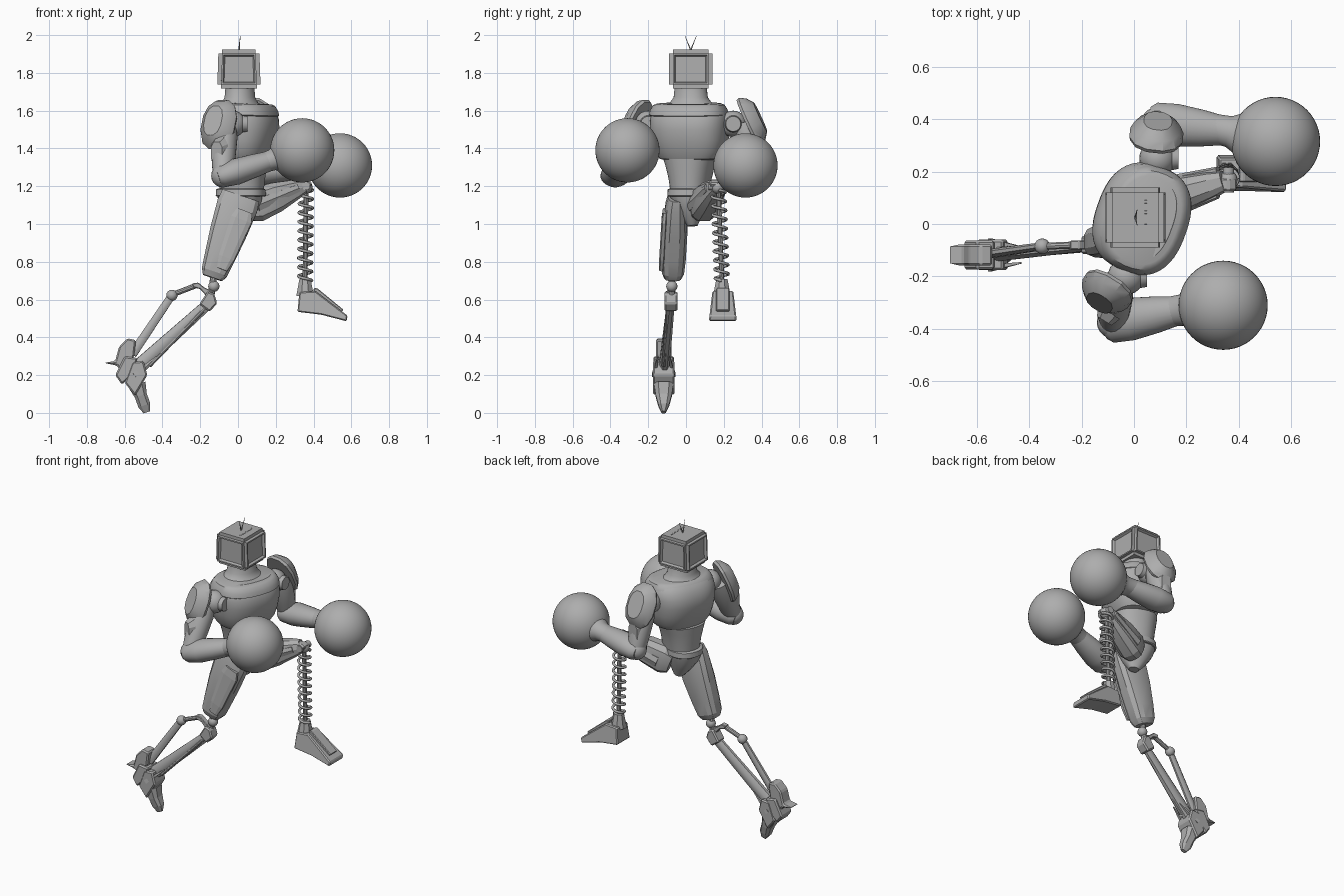
import bpy, bmesh, math
from mathutils import Vector as V, Matrix

if "Cube" in bpy.data.objects:
    bpy.data.objects.remove(bpy.data.objects["Cube"])

grey = bpy.data.materials.new("plain_grey")
grey.use_nodes = True
grey.diffuse_color = (0.42, 0.42, 0.42, 1)
grey.node_tree.nodes["Principled BSDF"].inputs["Base Color"].default_value = (0.42, 0.42, 0.42, 1)


def finish(name, bm, smooth=35):
    bmesh.ops.recalc_face_normals(bm, faces=bm.faces)
    me = bpy.data.meshes.new(name)
    bm.to_mesh(me)
    bm.free()
    ob = bpy.data.objects.new(name, me)
    bpy.context.collection.objects.link(ob)
    me.materials.append(grey)
    if smooth:
        bpy.ops.object.select_all(action='DESELECT')
        ob.select_set(True)
        bpy.context.view_layer.objects.active = ob
        bpy.ops.object.shade_smooth_by_angle(angle=math.radians(smooth))
    return ob


def loft(name, p, q, rings, sides=24, hint=(1, 0, 0), power=2, smooth=35):
    """Rings (t, a, b) along p to q; a lies along the hint, b across it."""
    p, q = V(p), V(q)
    axis = (q - p).normalized()
    across = axis.cross(V(hint)).normalized()
    ahead = across.cross(axis)
    bm, loops = bmesh.new(), []
    for t, a, b in rings:
        loop = []
        for i in range(sides):
            w = math.tau * (i + 0.5) / sides
            c, s = math.cos(w), math.sin(w)
            x = math.copysign(abs(c) ** (2 / power), c) * a
            y = math.copysign(abs(s) ** (2 / power), s) * b
            loop.append(bm.verts.new(p.lerp(q, t) + ahead * x + across * y))
        loops.append(loop)
    for lo, hi in zip(loops, loops[1:]):
        for i in range(sides):
            j = (i + 1) % sides
            bm.faces.new((lo[i], lo[j], hi[j], hi[i]))
    bm.faces.new(loops[0])
    bm.faces.new(loops[-1])
    return finish(name, bm, smooth)


def rod(name, p, q, r0, r1=None, sides=10, hint=(0, 1, 0), flat=1):
    r1 = r1 or r0
    return loft(name, p, q, [(0, r0, r0 * flat), (1, r1, r1 * flat)], sides, hint)


def ball(name, c, r, seg=16):
    bm = bmesh.new()
    bmesh.ops.create_uvsphere(bm, u_segments=seg, v_segments=seg // 2, radius=r,
                              matrix=Matrix.Translation(c))
    return finish(name, bm, 60)


def slab(name, outline, y, half, bevel=0.008):
    """Side profile in x and z, given thickness along y."""
    bm = bmesh.new()
    face = bm.faces.new([bm.verts.new((x, y - half, z)) for x, z in outline])
    new = bmesh.ops.extrude_face_region(bm, geom=[face])["geom"]
    bmesh.ops.translate(bm, vec=(0, 2 * half, 0),
                        verts=[g for g in new if isinstance(g, bmesh.types.BMVert)])
    bmesh.ops.bevel(bm, geom=bm.edges[:], offset=bevel, segments=1, affect='EDGES')
    return finish(name, bm, 0)


# Head: bevelled box with a recessed panel on every side
bm = bmesh.new()
bmesh.ops.create_cube(bm, size=1, matrix=Matrix.Translation((0.005, 0.025, 1.82))
                      @ Matrix.Diagonal((0.23, 0.23, 0.205, 1)))
for v in bm.verts:
    if v.co.z > 1.82:
        v.co.x *= 0.94
bmesh.ops.bevel(bm, geom=bm.edges[:], offset=0.02, segments=2, affect='EDGES')
bm.normal_update()
panels = [f for f in bm.faces if f.calc_area() > 0.02 and abs(f.normal.z) < 0.5]
bmesh.ops.inset_individual(bm, faces=panels, thickness=0.012, depth=0)
bmesh.ops.inset_individual(bm, faces=panels, thickness=0.01, depth=-0.014)
finish("head", bm, 25)
for k in (-1, 1):
    rod("antenna", (0.005, 0.025, 1.92), (0.012, 0.025 + k * 0.03, 1.995), 0.004, 0.001, 6)
for i in range(7):
    slab("head_vent", [(0.04, 1.921), (0.05, 1.921), (0.05, 1.924), (0.04, 1.924)],
         -0.035 + i * 0.02, 0.006, 0.0005)

# Trunk: turned so that the left shoulder leads
facing = (0.94, -0.34, 0)
base, top = (0.03, 0.022, 1.0), (0.03, 0.022, 2.0)
loft("neck", (0.01, 0.025, 1), (0.01, 0.025, 2),
     [(0.58, .13, .17), (0.615, .12, .15), (0.64, .095, .115), (0.67, .08, .092), (0.73, .075, .085)],
     32, facing)
loft("chest", base, top,
     [(.335, .10, .12), (.345, .125, .16), (.38, .145, .185), (.44, .165, .2), (.5, .177, .208),
      (.55, .175, .21), (.59, .16, .205), (.62, .14, .185), (.635, .12, .165)], 40, facing, 2.5)
loft("collar_band", (0.015, 0.022, 1), (0.06, 0.01, 2),
     [(.575, .155, .205), (.58, .165, .21), (.605, .158, .205), (.63, .14, .19), (.638, .125, .17)],
     40, facing, 2.4)
loft("abdomen", (0.02, 0.022, 1), (0.02, 0.022, 2),
     [(.17, .115, .1), (.24, .122, .11), (.3, .13, .125), (.345, .135, .14)], 32, facing, 2.3)
loft("belt", (0.015, 0.018, 1), (0.015, 0.018, 2),
     [(.145, .125, .105), (.15, .132, .11), (.182, .13, .108), (.188, .12, .1)], 32, facing, 2.4)
loft("pelvis", (0.03, 0.035, 0.99), (0.01, 0.018, 1.16),
     [(0, .03, .025), (0.3, .07, .05), (0.7, .11, .085), (1, .122, .1)], 16, facing, 2.4)

# Arms: shoulder, elbow, wrist, glove centre, pad centre, pad direction
arms = {
    "right": ((-0.03, -0.2, 1.53), (-0.08, -0.375, 1.255), (0.17, -0.33, 1.335),
              (0.34, -0.31, 1.39), (-0.10, -0.25, 1.525), (-0.5, -0.8, 0.35)),
    "left": ((0.09, 0.25, 1.53), (0.09, 0.385, 1.27), (0.35, 0.355, 1.30),
             (0.54, 0.315, 1.31), (0.085, 0.335, 1.54), (0.1, 0.9, 0.42)),
}
for side, (sh, el, wr, gl, pad, out) in arms.items():
    sh, el, wr, gl, pad, out = map(V, (sh, el, wr, gl, pad, out))
    out.normalize()
    ball(side + "_shoulder_ball", sh, 0.07, 24)
    disc = sh + V((0.055, 0, 0))
    rod(side + "_shoulder_disc", disc, disc + V((0.025, 0, 0)), 0.045, 0.04, 20)
    rod(side + "_shoulder_axle", (0.03, 0.022, 1.53), sh, 0.06, 0.06, 20, (0, 0, 1))
    start = sh.lerp(pad, 0.6)
    loft(side + "_upper_arm", start, el,
         [(0, .06, .06), (0.25, .072, .07), (0.6, .065, .065), (0.85, .058, .06), (1, .05, .055)],
         20)
    ball(side + "_elbow", el, 0.062, 20)
    loft(side + "_forearm", el - (wr - el) * 0.12, wr,
         [(0, .045, .06), (0.08, .06, .078), (0.35, .07, .082), (0.7, .062, .07), (1, .052, .055)],
         24, (0, 0, 1))
    loft(side + "_glove_cuff", wr - (gl - wr) * 0.25, gl,
         [(0, .052, .056), (0.25, .056, .06), (0.45, .08, .085), (0.6, .115, .118), (0.75, .13, .13)],
         32, (0, 0, 1))
    ball(side + "_glove", gl, 0.17, 48)
    # Domed plate with a raised inner panel
    loft(side + "_shoulder_pad", pad - out * 0.01, pad + out * 0.065,
         [(0, .135, .1), (0.2, .142, .105), (0.6, .125, .09), (1, .085, .055)], 12, (0, 0, 1), 2.3, 25)
    low = el.lerp(start, 0.45) + V((out.x, out.y, 0)) * 0.055
    loft(side + "_arm_plate", low - V((out.x, out.y, 0)) * 0.02, low + V((out.x, out.y, 0)) * 0.02,
         [(0, .085, .05), (1, .06, .035)], 8, (0, 0, 1), 3, 0)

# Rear leg: armoured thigh over a thin two-bar shin
loft("right_thigh", (0.015, -0.05, 1.15), (-0.135, -0.07, 0.715),
     [(0, .105, .045), (0.12, .112, .058), (0.45, .1, .068), (0.75, .083, .066), (0.93, .072, .06),
      (1, .055, .045)], 12, (1, 0, 0), 3, 20)
loft("right_thigh_plate", (0.035, -0.112, 1.07), (-0.085, -0.13, 0.76),
     [(0, .045, .012), (0.15, .06, .016), (0.8, .045, .016), (1, .03, .012)], 8, (1, 0, 0), 3, 0)
ball("right_knee_ball", (-0.128, -0.075, 0.67), 0.03)
rod("right_knee_pin", (-0.128, -0.075, 0.73), (-0.145, -0.075, 0.6), 0.018)
slab("right_knee_block", [(-0.205, .575), (-0.15, .535), (-0.11, .58), (-0.125, .63), (-0.16, .645)],
     -0.08, 0.035)
slab("right_knee_bracket", [(-0.13, .64), (-0.18, .665), (-0.21, .69), (-0.245, .685), (-0.235, .665),
                            (-0.2, .655), (-0.16, .61)], -0.08, 0.018, 0.004)
rod("right_shin_link", (-0.22, -0.08, 0.675), (-0.35, -0.085, 0.625), 0.014)
ball("right_shin_joint", (-0.35, -0.085, 0.622), 0.03)
rod("right_calf_bar", (-0.35, -0.085, 0.622), (-0.56, -0.115, 0.31), 0.022, 0.026, 8, (1, 0, 0), 0.7)
rod("right_shin_bar", (-0.15, -0.08, 0.585), (-0.52, -0.115, 0.25), 0.03, 0.042, 8, (0, 0, 1), 0.7)
rod("right_shin_rod", (-0.17, -0.095, 0.56), (-0.47, -0.12, 0.25), 0.012)

# Rear foot: raised heel, pointed toe on the ground
foot_y = -0.118
slab("right_heel", [(-0.71, .265), (-0.64, .25), (-0.61, .2), (-0.55, .3), (-0.54, .385),
                    (-0.585, .395), (-0.63, .35), (-0.65, .275)], foot_y, 0.04)
slab("right_ankle", [(-0.65, .2), (-0.615, .15), (-0.56, .2), (-0.53, .29), (-0.6, .3)], foot_y, 0.055)
slab("right_foot", [(-0.6, .16), (-0.545, .09), (-0.48, .2), (-0.5, .275), (-0.56, .27)], foot_y, 0.058)
loft("right_toe", (-0.535, foot_y, 0.15), (-0.483, foot_y, 0.003),
     [(0, .05, .055), (0.4, .035, .045), (0.75, .035, .03), (1, .018, .012)], 8, (1, 0, 0), 3, 0)
for k in (-1, 1):
    rod("right_ankle_fin", (-0.55, foot_y + k * 0.05, 0.2), (-0.43, foot_y + k * 0.03, 0.3), 0.018, 0.004, 4)

# Front leg: lifted thigh, coil-spring shin
hip, knee = (0.05, 0.075, 1.085), (0.345, 0.165, 1.2)
loft("left_thigh", hip, knee,
     [(0, .075, .06), (0.15, .095, .075), (0.5, .083, .07), (0.85, .055, .052), (1, .04, .04)],
     10, (0, 0, 1), 2.6, 20)
for k in (-1, 1):
    rod("left_thigh_strip", (0.1, 0.09 + k * 0.065, 1.1), (0.32, 0.158 + k * 0.048, 1.19),
        0.038, 0.022, 6, (0, 0, 1), 0.6)
ball("left_knee_ball", (0.36, 0.168, 1.195), 0.035)
rod("left_knee_pin", (0.36, 0.12, 1.2), (0.36, 0.215, 1.2), 0.022, 0.022, 12, (0, 0, 1))
slab("left_knee_cap", [(0.31, 1.17), (0.37, 1.18), (0.395, 1.215), (0.36, 1.235), (0.31, 1.22)], 0.15, 0.025)
spring_top, spring_low = V((0.36, 0.172, 1.18)), V((0.355, 0.19, 0.70))
rod("left_shin_rod", spring_top, spring_low, 0.013)
turns, steps = 10, 20
curve = bpy.data.curves.new("left_shin_spring", 'CURVE')
curve.dimensions = '3D'
curve.bevel_depth = 0.008
curve.bevel_resolution = 1
spline = curve.splines.new('POLY')
spline.points.add(turns * steps)
for i, pt in enumerate(spline.points):
    w = math.tau * i / steps
    c = spring_top.lerp(spring_low, i / (turns * steps))
    pt.co = (c.x + 0.036 * math.cos(w), c.y + 0.036 * math.sin(w), c.z, 1)
curve.materials.append(grey)
spring = bpy.data.objects.new("left_shin_spring", curve)
bpy.context.collection.objects.link(spring)
bpy.ops.object.select_all(action='DESELECT')
spring.select_set(True)
bpy.context.view_layer.objects.active = spring
bpy.ops.object.convert(target='MESH')

# Front foot: wedge that widens towards the toe
rod("left_ankle", (0.355, 0.19, 0.62), (0.355, 0.19, 0.71), 0.05, 0.032, 8)
foot = slab("left_foot", [(0.315, .535), (0.325, .64), (0.41, .645), (0.58, .515), (0.575, .485), (0.44, .52)],
            0.195, 0.055, 0.006)
for v in foot.data.vertices:
    v.co.y += (v.co.y - 0.195) * max(0, 0.645 - v.co.z) * 2.2
slab("left_foot_ridge", [(0.4, .66), (0.42, .66), (0.56, .545), (0.54, .53), (0.4, .62)], 0.195, 0.035, 0.004)
